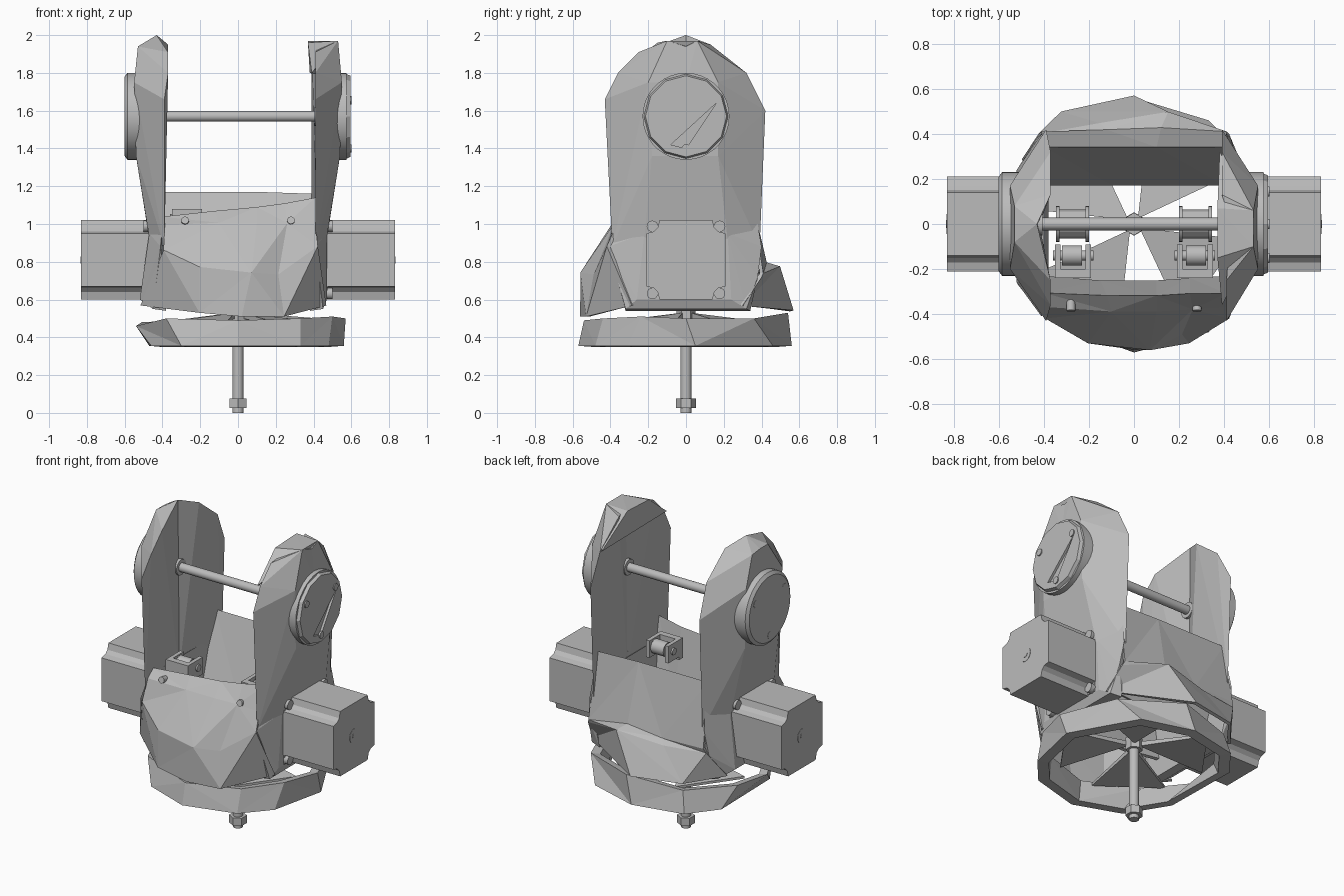
import bpy, bmesh, math
from mathutils import Matrix, Vector

cube = bpy.data.objects.get("Cube")
if cube:
    bpy.data.objects.remove(cube, do_unlink=True)

grey = bpy.data.materials.new("mid grey")
grey.use_nodes = True
grey.diffuse_color = (0.5, 0.5, 0.5, 1)
grey.node_tree.nodes["Principled BSDF"].inputs["Base Color"].default_value = (0.5, 0.5, 0.5, 1)


def finish(name, bm):
    bmesh.ops.recalc_face_normals(bm, faces=bm.faces)
    mesh = bpy.data.meshes.new(name)
    bm.to_mesh(mesh)
    bm.free()
    mesh.materials.append(grey)
    ob = bpy.data.objects.new(name, mesh)
    bpy.context.collection.objects.link(ob)
    return ob


def hull(name, points):
    """Faceted solid around a few points."""
    bm = bmesh.new()
    for p in points:
        bm.verts.new(p)
    out = bmesh.ops.convex_hull(bm, input=bm.verts)
    loose = [g for g in out["geom_interior"] if isinstance(g, bmesh.types.BMVert)]
    bmesh.ops.delete(bm, geom=loose, context="VERTS")
    return finish(name, bm)


def box(name, low, high):
    return hull(name, [(x, y, z) for x in (low[0], high[0])
                       for y in (low[1], high[1]) for z in (low[2], high[2])])


def rod(name, start, end, radius, sides=24, radius_end=None):
    """Cylinder between two points, smooth unless it has few sides."""
    a, b = Vector(start), Vector(end)
    bm = bmesh.new()
    turn = (b - a).to_track_quat("Z", "Y").to_matrix().to_4x4()
    bmesh.ops.create_cone(bm, cap_ends=True, segments=sides, radius1=radius,
                          radius2=radius if radius_end is None else radius_end, depth=(b - a).length,
                          matrix=Matrix.Translation((a + b) / 2) @ turn)
    ob = finish(name, bm)
    if sides > 12:
        bpy.context.view_layer.objects.active = ob
        ob.select_set(True)
        bpy.ops.object.shade_smooth_by_angle()
        ob.select_set(False)
    return ob


def sheet(name, rows, closed=False, thick=0.02):
    """Triangulated strip surface through rows of equal length."""
    bm = bmesh.new()
    grid = [[bm.verts.new(p) for p in row] for row in rows]
    n = len(grid[0])
    pairs = list(zip(grid, grid[1:])) + ([(grid[-1], grid[0])] if closed else [])
    for r, (upper, lower) in enumerate(pairs):
        for i in range(n if closed else n - 1):
            j = (i + 1) % n
            a, b, c, d = upper[i], upper[j], lower[j], lower[i]
            if (i + r) % 2:
                bm.faces.new((a, b, c)), bm.faces.new((a, c, d))
            else:
                bm.faces.new((a, b, d)), bm.faces.new((b, c, d))
    ob = finish(name, bm)
    if thick:
        mod = ob.modifiers.new("thickness", "SOLIDIFY")
        mod.thickness = thick
        mod.offset = 0
    return ob


def prism_x(name, outline, x0, x1):
    """Outline in y and z, extruded along x."""
    bm = bmesh.new()
    face = bm.faces.new([bm.verts.new((x0, y, z)) for y, z in outline])
    new = bmesh.ops.extrude_face_region(bm, geom=[face])["geom"]
    bmesh.ops.translate(bm, vec=(x1 - x0, 0, 0),
                        verts=[v for v in new if isinstance(v, bmesh.types.BMVert)])
    return finish(name, bm)


MOTOR_Z, AXLE_Z = 0.81, 1.57

# Base ring: irregular faceted band, hollow in the middle
low = [(0.56, 0.05), (0.33, 0.46), (0, 0.56), (-0.33, 0.49), (-0.47, 0.31),
       (-0.46, -0.2), (-0.3, -0.46), (0, -0.57), (0.33, -0.48), (0.48, -0.31)]
high = [(0.57, 0.0, 0.5), (0.43, 0.36, 0.5), (0.05, 0.54, 0.53), (-0.3, 0.46, 0.49), (-0.51, 0.2, 0.48),
        (-0.54, -0.06, 0.46), (-0.38, -0.38, 0.5), (0, -0.54, 0.49), (0.33, -0.44, 0.5), (0.5, -0.24, 0.51)]
sheet("base_ring", [high, [(x, y, 0.355) for x, y in low],
                    [(x * 0.88, y * 0.88, 0.35) for x, y in low],
                    [(x * 0.9, y * 0.9, z - 0.01) for x, y, z in high]], closed=True, thick=0)

# Wide triangular webs rising to the central bolt
for k in range(4):
    a = k * math.tau / 4 + 0.95
    tip = [(0.47 * math.cos(a + s), 0.47 * math.sin(a + s), 0.46) for s in (-0.48, 0.48)]
    hull("floor_web", tip + [(x, y, z + 0.015) for x, y, z in tip]
         + [(0.03 * math.cos(a), 0.03 * math.sin(a), z) for z in (0.5, 0.53)])

# Bolt and nut
rod("bolt_hub", (0, 0, 0.47), (0, 0, 0.55), 0.05, 6)
rod("bolt_shaft", (0, 0, 0), (0, 0, 0.5), 0.029)
rod("bolt_nut", (0, 0, 0.025), (0, 0, 0.075), 0.052, 6)

# Front cowl, from the inner wall over the top lip down to the skirt
sheet("front_cowl", [
    [(-0.4, -0.24, 0.66), (-0.15, -0.26, 0.64), (0.1, -0.26, 0.64), (0.25, -0.25, 0.65), (0.41, -0.24, 0.66)],
    [(-0.4, -0.31, 1.03), (-0.12, -0.32, 1.06), (0.1, -0.32, 1.08), (0.25, -0.31, 1.1), (0.41, -0.31, 1.13)],
    [(-0.39, -0.36, 0.99), (-0.1, -0.38, 1.0), (0.1, -0.38, 1.0), (0.26, -0.37, 1.0), (0.41, -0.36, 0.99)],
    [(-0.39, -0.41, 0.86), (-0.2, -0.52, 0.77), (0.07, -0.55, 0.74), (0.21, -0.48, 0.73), (0.42, -0.41, 0.88)],
    [(-0.51, -0.26, 0.57), (-0.2, -0.52, 0.53), (0.02, -0.55, 0.51), (0.24, -0.52, 0.51), (0.46, -0.28, 0.57)]])

# Back cowl: one flat sloping panel, then a flared skirt
sheet("back_cowl", [
    [(-0.4, 0.18, 0.68), (-0.1, 0.18, 0.66), (0.1, 0.18, 0.66), (0.4, 0.18, 0.68)],
    [(-0.4, 0.34, 1.16), (-0.12, 0.34, 1.16), (0.1, 0.34, 1.16), (0.4, 0.34, 1.15)],
    [(-0.41, 0.4, 0.77), (-0.12, 0.41, 0.76), (0.12, 0.42, 0.79), (0.41, 0.4, 0.74)],
    [(-0.42, 0.39, 0.74), (-0.15, 0.44, 0.73), (0.15, 0.49, 0.77), (0.42, 0.39, 0.72)],
    [(-0.49, 0.28, 0.57), (-0.32, 0.49, 0.55), (0.0, 0.56, 0.54), (0.46, 0.29, 0.57)]])

# Arm rim shared by both sides: y and z around the inner face
rim = [(-0.39, 0.88), (-0.4, 1.3), (-0.43, 1.66), (-0.36, 1.8), (-0.25, 1.91), (0.13, 1.95),
       (0.32, 1.8), (0.42, 1.6), (0.4, 1.2), (0.39, 0.88)]
outer = [(0.55, -0.2, 1.75), (0.55, 0.17, 1.75), (0.54, -0.18, 1.36), (0.54, 0.17, 1.36),
         (0.49, 0.23, 1.24), (0.48, -0.28, 1.5), (0.47, -0.22, 0.93), (0.47, 0.22, 0.92)]

for side, s in (("left", 1), ("right", -1)):
    # Each arm is a front and a back half, folded inwards along the middle of its inner face
    if s > 0:
        crown = [(0.53, -0.1, 1.97), (0.53, 0.06, 1.97)]
        inner = [(0.41 if y < 0 else 0.39, y, z) for y, z in rim]
        top, foot = 1.95, 0.47
    else:
        crown = [(0.53, -0.08, 1.94), (0.53, 0.08, 1.93)]
        inner = [(0.37 if z > 1.75 else 0.39, y, z) for y, z in rim]
        top, foot = 2.0, 0.52
    fold = [(0.43, 0, top), (0.42, 0, 0.9), (0.55, 0, 1.75), (0.54, 0, 1.36), (0.47, 0, 0.92), (0.53, 0, 1.94)]
    for half, sign in (("front", -1), ("back", 1)):
        hull(side + "_arm_" + half, [(s * x, y, z) for x, y, z in
                                     fold + [p for p in inner + outer + crown if p[1] * sign > 0]])

    # Side housing that carries the motor, closing against both cowls
    hull(side + "_housing", [(s * x, y, z) for x, y, z in [
        (0.41, -0.41, 0.88), (0.41, 0.4, 0.88), (0.47, -0.22, 0.95), (0.47, 0.22, 0.95),
        (foot, -0.26, 0.6), (foot, 0.24, 0.6), (0.43, 0.38, 0.72), (0.43, -0.36, 0.7),
        (0.45, 0.32, 0.55), (0.45, -0.32, 0.55), (0.4, -0.34, 1.0), (0.4, 0.38, 1.0),
        (0.38, -0.32, 0.54), (0.38, 0.34, 0.54)]])

    # Motor with notched corners, flange, screws and rear boss
    corner = [(0.21, 0.14), (0.17, 0.15), (0.15, 0.17), (0.14, 0.21)]
    outline = []
    for c, d in ((1, 0), (0, 1), (-1, 0), (0, -1)):
        outline += [(y * c - z * d, MOTOR_Z + y * d + z * c) for y, z in corner]
    prism_x(side + "_motor", outline, s * 0.42, s * 0.83)
    box(side + "_motor_flange", (s * 0.44, -0.205, MOTOR_Z - 0.205),
        (s * 0.475, 0.205, MOTOR_Z + 0.205))
    rod(side + "_motor_boss", (s * 0.82, 0, MOTOR_Z), (s * 0.832, 0, MOTOR_Z), 0.045)
    rod(side + "_motor_shaft_end", (s * 0.82, 0, MOTOR_Z), (s * 0.834, 0, MOTOR_Z), 0.018, 16)
    for y in (-0.178, 0.178):
        for z in (-0.178, 0.178):
            rod(side + "_motor_screw", (s * 0.46, y, MOTOR_Z + z), (s * 0.5, y, MOTOR_Z + z), 0.03, 16)

    # Grooved drive pulley on the motor shaft
    rod(side + "_drive_shaft", (s * 0.19, 0, MOTOR_Z), (s * 0.42, 0, MOTOR_Z), 0.025)
    rod(side + "_pulley", (s * 0.2, 0, MOTOR_Z), (s * 0.34, 0, MOTOR_Z), 0.065, 12)
    for x in (0.2, 0.33):
        rod(side + "_pulley_rim", (s * x, 0, MOTOR_Z), (s * (x + 0.015), 0, MOTOR_Z), 0.08)

    # Idler bracket: back plate, two cheeks, roller and pin
    box(side + "_idler_plate", (s * 0.19, -0.24, 0.95), (s * 0.35, -0.2, 1.08))
    for x in (0.19, 0.325):
        box(side + "_idler_cheek", (s * x, -0.24, 0.97), (s * (x + 0.025), -0.09, 1.08))
    rod(side + "_idler_roller", (s * 0.23, -0.14, 1.03), (s * 0.32, -0.14, 1.03), 0.045)
    rod(side + "_idler_pin", (s * 0.18, -0.14, 1.03), (s * 0.36, -0.14, 1.03), 0.022, 16)

    # Axle collar and small cowl screw
    rod(side + "_axle_collar", (s * 0.405, 0, AXLE_Z), (s * 0.45, 0, AXLE_Z), 0.05)
    rod(side + "_cowl_screw", (s * 0.28, -0.34, 1.01), (s * 0.28, -0.385, 1.02), 0.02, 16)

# Overhanging lip at the top of the left arm
hull("left_arm_lip", [(0.37, 0.07, 1.97), (0.37, -0.15, 1.96), (0.39, -0.36, 1.8), (0.38, 0.32, 1.8),
                      (0.53, -0.1, 1.97), (0.53, 0.06, 1.97), (0.46, 0, 1.78)])

# Axle between the arms
rod("axle", (-0.45, 0, AXLE_Z), (0.45, 0, AXLE_Z), 0.028)

# Right cap: round disc with a softened rim
rod("right_cap", (-0.5, 0, AXLE_Z), (-0.585, 0, AXLE_Z), 0.23, 48)
rod("right_cap_face", (-0.585, 0, AXLE_Z), (-0.6, 0, AXLE_Z), 0.23, 48, 0.21)

# Left cap: round rim, rough-edged face with a wedge cut out
rod("left_cap_rim", (0.5, 0, AXLE_Z), (0.575, 0, AXLE_Z), 0.23, 36)
cap = rod("left_cap_face", (0.56, 0, AXLE_Z), (0.595, 0, AXLE_Z), 0.23, 12, 0.215)
wedge = prism_x("wedge_cutter", [(0.16, 1.64), (-0.08, 1.42), (0.0, 1.4)], 0.58, 0.62)
wedge.hide_render = True
wedge.hide_set(True)
cut = cap.modifiers.new("wedge", "BOOLEAN")
cut.operation = "DIFFERENCE"
cut.object = wedge

# Screws on both caps
for x in (0.59, -0.59):
    for y, z in ((-0.15, 1.655), (0.145, 1.655), (0, 1.4)):
        rod("cap_screw", (x, y, z), (x * 1.02, y, z), 0.022, 16)
